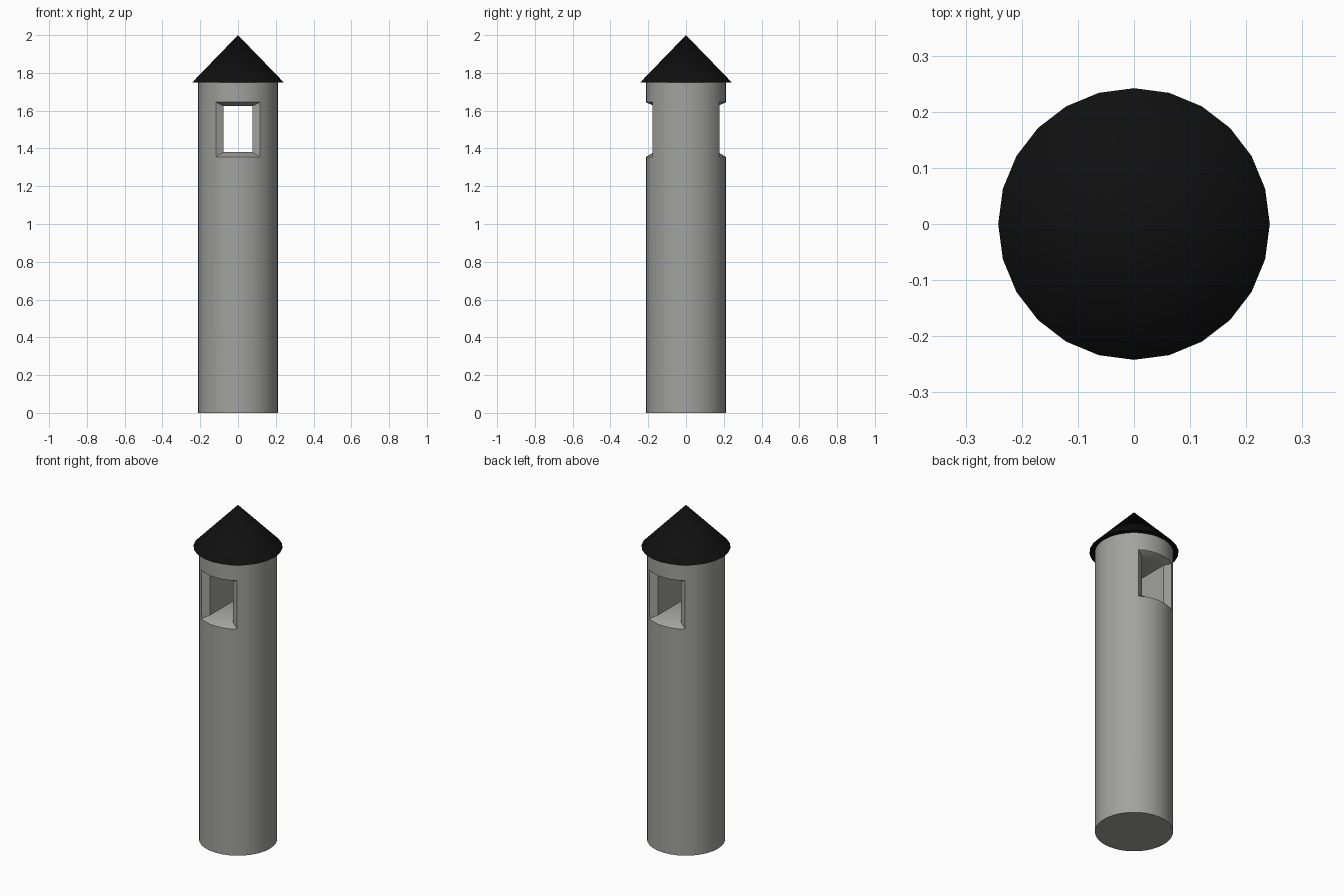
import bpy, bmesh, math

if "Cube" in bpy.data.objects:
    bpy.data.objects.remove(bpy.data.objects["Cube"])

SIDES, RADIUS, HALF = 32, 0.212, 3      # HALF = wall columns each side of a window
LEVELS = [0.0, 1.355, 1.645, 1.75]


def material(name, colour):
    m = bpy.data.materials.new(name)
    m.diffuse_color = (*colour, 1)
    m.use_nodes = True
    m.node_tree.nodes["Principled BSDF"].inputs["Base Color"].default_value = m.diffuse_color
    return m


def finish(bm, name, mat):
    bmesh.ops.recalc_face_normals(bm, faces=bm.faces)
    mesh = bpy.data.meshes.new(name)
    bm.to_mesh(mesh)
    bm.free()
    mesh.materials.append(mat)
    ob = bpy.data.objects.new(name, mesh)
    bpy.context.collection.objects.link(ob)
    bpy.ops.object.select_all(action='DESELECT')
    ob.select_set(True)
    bpy.context.view_layer.objects.active = ob
    bpy.ops.object.shade_smooth_by_angle(angle=math.radians(35))
    return ob


stone = material("grey stone", (0.36, 0.36, 0.345))
black = material("black roof", (0.005, 0.005, 0.005))

# Tower wall: stacked rings, column 0 faces the front
bm = bmesh.new()
rings = []
for z in LEVELS:
    ring = []
    for i in range(SIDES):
        a = 2 * math.pi * i / SIDES
        ring.append(bm.verts.new((RADIUS * math.sin(a), -RADIUS * math.cos(a), z)))
    rings.append(ring)
window_cols = {(c + k) % SIDES for c in (0, SIDES // 2) for k in range(-HALF, HALF)}
for r in range(3):
    for i in range(SIDES):
        if r == 1 and i in window_cols:
            continue
        j = (i + 1) % SIDES
        bm.faces.new((rings[r][i], rings[r][j], rings[r + 1][j], rings[r + 1][i]))
bm.faces.new(rings[0])
bm.faces.new(rings[3])

# Window: splayed reveal on both faces, joined by a straight tunnel
loops = []
for side, centre in ((1, 0), (-1, SIDES // 2)):
    cols = [(centre + k) % SIDES for k in range(-HALF, HALF + 1)]
    outer = [rings[1][c] for c in cols] + [rings[2][c] for c in reversed(cols)]
    inner = []
    for z, order in ((1.38, 1), (1.625, -1)):
        for k in range(-HALF, HALF + 1):
            t = order * k / HALF
            inner.append(bm.verts.new((side * 0.076 * t, -side * (0.170 - 0.012 * t * t), z)))
    n = len(outer)
    for i in range(n):
        j = (i + 1) % n
        bm.faces.new((outer[i], outer[j], inner[j], inner[i]))
    loops.append(inner)
front, back = loops
w = 2 * HALF + 1
back = back[:w][::-1] + back[w:][::-1]   # match x order of the front loop
for i in range(2 * w):
    j = (i + 1) % (2 * w)
    bm.faces.new((front[i], front[j], back[j], back[i]))
finish(bm, "tower", stone)

# Conical roof
bm = bmesh.new()
bmesh.ops.create_cone(bm, cap_ends=True, segments=24, radius1=0.242, radius2=0, depth=0.25)
bmesh.ops.remove_doubles(bm, verts=bm.verts, dist=1e-5)
bmesh.ops.translate(bm, verts=bm.verts, vec=(0, 0, 1.875))
finish(bm, "roof", black)
